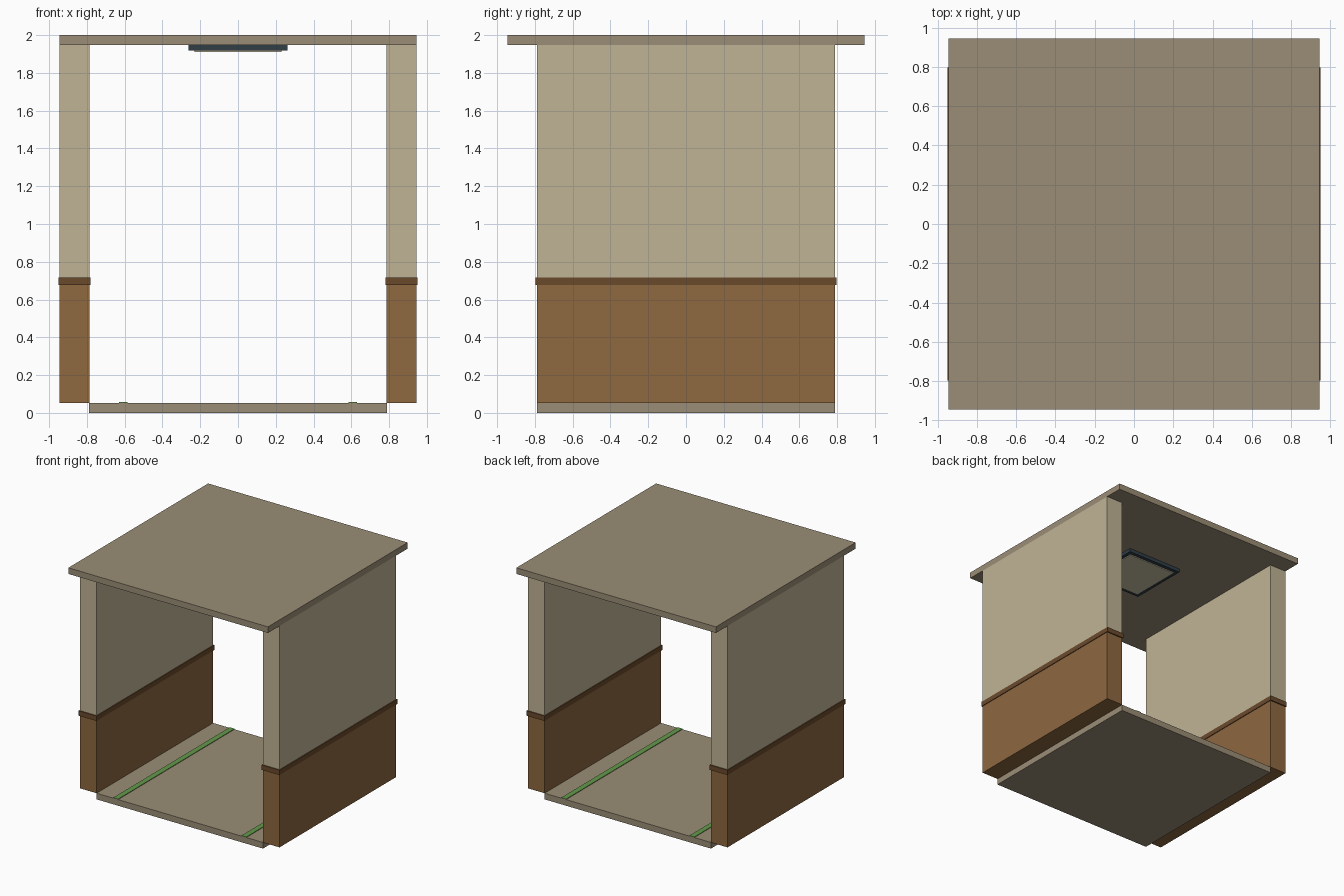
import bpy

if "Cube" in bpy.data.objects:
    bpy.data.objects.remove(bpy.data.objects["Cube"])


def srgb(*rgb):
    lin = []
    for c in rgb:
        c /= 255
        lin.append(c / 12.92 if c <= 0.04045 else ((c + 0.055) / 1.055) ** 2.4)
    return (*lin, 1.0)


def material(name, *rgb):
    m = bpy.data.materials.new(name)
    m.diffuse_color = srgb(*rgb)
    m.use_nodes = True
    m.node_tree.nodes["Principled BSDF"].inputs["Base Color"].default_value = m.diffuse_color
    return m


STONE = material("stone", 155, 141, 118)
PLASTER = material("plaster", 192, 180, 150)
WOOD = material("wood", 142, 104, 64)
DARK_WOOD = material("dark wood", 107, 74, 44)
GREEN = material("green", 100, 155, 75)
DARK_METAL = material("dark metal", 48, 62, 70)
LAMP = material("lamp panel", 204, 196, 168)


def box(name, mat, x, y, z):
    """Box spanning the given (min, max) range on each axis."""
    ranges = (x, y, z)
    bpy.ops.mesh.primitive_cube_add(size=1, location=[(a + b) / 2 for a, b in ranges])
    ob = bpy.context.object
    ob.name = name
    ob.scale = [b - a for a, b in ranges]
    bpy.ops.object.transform_apply(location=False, rotation=False, scale=True)
    ob.data.materials.append(mat)
    return ob


IN, OUT = 0.7875, 0.945          # inner and outer wall faces
FLOOR, CEIL, RAIL = 0.0525, 1.9475, 0.697
depth = (-IN, IN)

# Floor and roof slabs
box("floor", STONE, (-IN, IN), depth, (0, FLOOR))
box("roof", STONE, (-OUT, OUT), (-OUT, OUT), (CEIL, 2))

# Side walls with wood panelling, rail and floor stripe
for side, s in (("left", -1), ("right", 1)):
    def span(a, b):
        return tuple(sorted((s * a, s * b)))
    box(side + "_wainscot", WOOD, span(IN, OUT), depth, (FLOOR, RAIL))
    box(side + "_upper_wall", PLASTER, span(IN, OUT), depth, (RAIL, CEIL))
    box(side + "_rail", DARK_WOOD, span(IN - 0.006, OUT + 0.006), (-0.797, 0.797),
        (RAIL - 0.021, RAIL + 0.021))
    box(side + "_floor_stripe", GREEN, span(0.584, 0.63), depth, (FLOOR, FLOOR + 0.005))

# Ceiling lamp
box("lamp_frame", DARK_METAL, (-0.262, 0.262), (-0.262, 0.262), (1.918, CEIL))
box("lamp_panel", LAMP, (-0.23, 0.23), (-0.23, 0.23), (1.911, 1.93))
